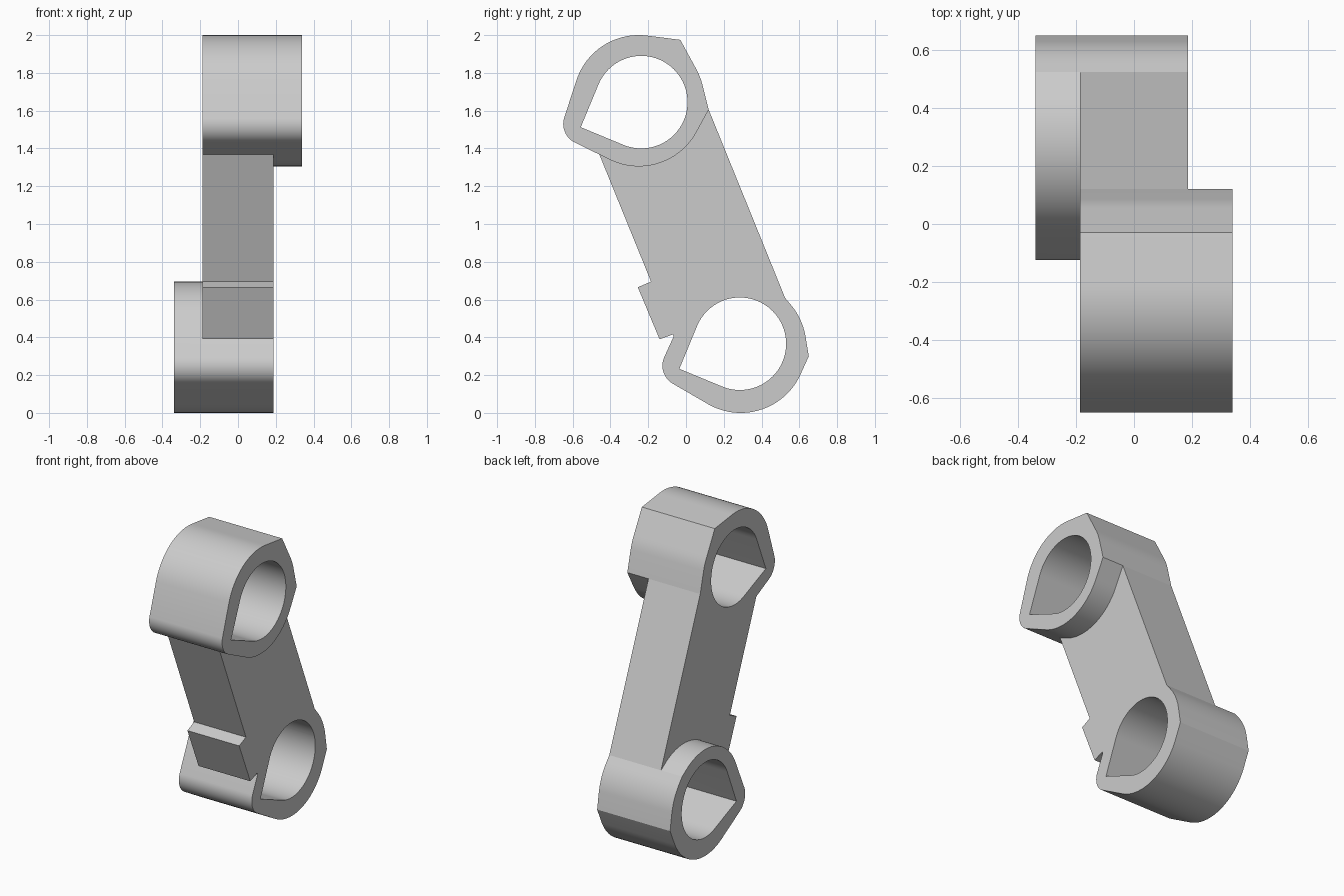
import bpy, bmesh, math
from mathutils import Vector

cube = bpy.data.objects.get("Cube")
if cube:
    bpy.data.objects.remove(cube, do_unlink=True)

# Single plain grey
grey = bpy.data.materials.new("plain grey")
grey.use_nodes = True
colour = (0.6, 0.6, 0.6, 1)
grey.diffuse_color = colour
grey.node_tree.nodes["Principled BSDF"].inputs["Base Color"].default_value = colour

HALF, OUT = 0.187, 0.34          # arm half width, boss outer face
TILT = math.radians(22.5)


def arc(c, r, start, end, n):
    """Points on an arc in the (y, z) plane."""
    return [Vector((c[0] + r * math.cos(start + (end - start) * i / n),
                    c[1] + r * math.sin(start + (end - start) * i / n)))
            for i in range(n + 1)]


def hull(points):
    """Counter-clockwise convex outline."""
    pts = sorted({(round(p[0], 5), round(p[1], 5)) for p in points})

    def chain(seq):
        out = []
        for p in seq:
            while len(out) > 1 and ((out[-1][0] - out[-2][0]) * (p[1] - out[-2][1])
                                    - (out[-1][1] - out[-2][1]) * (p[0] - out[-2][0])) <= 1e-7:
                out.pop()
            out.append(p)
        return out[:-1]
    return chain(pts) + chain(pts[::-1])


def prism(name, outline, x0, x1):
    """Extrude a (y, z) outline from x0 to x1."""
    bm = bmesh.new()
    face = bm.faces.new([bm.verts.new((x0, p[0], p[1])) for p in outline])
    ext = bmesh.ops.extrude_face_region(bm, geom=[face])
    bmesh.ops.translate(bm, vec=(x1 - x0, 0, 0),
                        verts=[v for v in ext["geom"] if isinstance(v, bmesh.types.BMVert)])
    bmesh.ops.recalc_face_normals(bm, faces=bm.faces)
    mesh = bpy.data.meshes.new(name)
    bm.to_mesh(mesh)
    bm.free()
    mesh.materials.append(grey)
    obj = bpy.data.objects.new(name, mesh)
    bpy.context.scene.collection.objects.link(obj)
    return obj


def combine(target, other, operation):
    """Apply a boolean and discard the helper."""
    other.hide_render = True
    mod = target.modifiers.new(operation, 'BOOLEAN')
    mod.operation, mod.solver, mod.object = operation, 'EXACT', other
    deps = bpy.context.evaluated_depsgraph_get()
    mesh = bpy.data.meshes.new_from_object(target.evaluated_get(deps))
    target.modifiers.clear()
    target.data = mesh
    bpy.data.objects.remove(other, do_unlink=True)


# Straight back edge shared by the arm and both bosses
top, bottom = Vector((-0.03, 1.975)), Vector((0.65, 0.30))
back = bottom - top


def boss_outline(centre, corner, edge_points):
    return hull(arc(centre, 0.3475, 0, math.tau, 96)
                + arc(corner, 0.11, 0, math.tau, 48) + edge_points)


def teardrop(c, r=0.245):
    """Round hole with a square corner toward the front."""
    tip = Vector(c) - r * math.sqrt(2) * Vector((math.cos(TILT), math.sin(TILT)))
    return arc(c, r, TILT - 0.75 * math.pi, TILT + 0.75 * math.pi, 72) + [tip]


upper = boss_outline((-0.25, 1.6525), (-0.54, 1.53), [top, top + back * 0.221])
lower = boss_outline((0.29, 0.3475), (-0.015, 0.25), [bottom, bottom - back * 0.184])

# Arm with the small front lug
arm_outline = [top + back * 0.1, bottom - back * 0.1, (0.3, 0.3), (0.0, 0.3),
               (-0.07, 0.415), (-0.14, 0.39), (-0.255, 0.665), (-0.185, 0.695),
               (-0.48, 1.42), (-0.25, 1.65)]
link = prism("link_arm", arm_outline, -HALF, HALF)
combine(link, prism("upper_boss", upper, -HALF, OUT), 'UNION')
combine(link, prism("lower_boss", lower, -OUT, HALF), 'UNION')

# Teardrop bores through both ends
for name, centre in (("upper_bore", (-0.237, 1.645)), ("lower_bore", (0.285, 0.366))):
    combine(link, prism(name, teardrop(centre), -1, 1), 'DIFFERENCE')

# Smooth round walls, keep hard edges
for obj in bpy.context.selected_objects:
    obj.select_set(False)
link.select_set(True)
bpy.context.view_layer.objects.active = link
bpy.ops.object.shade_smooth_by_angle(angle=math.radians(15))
